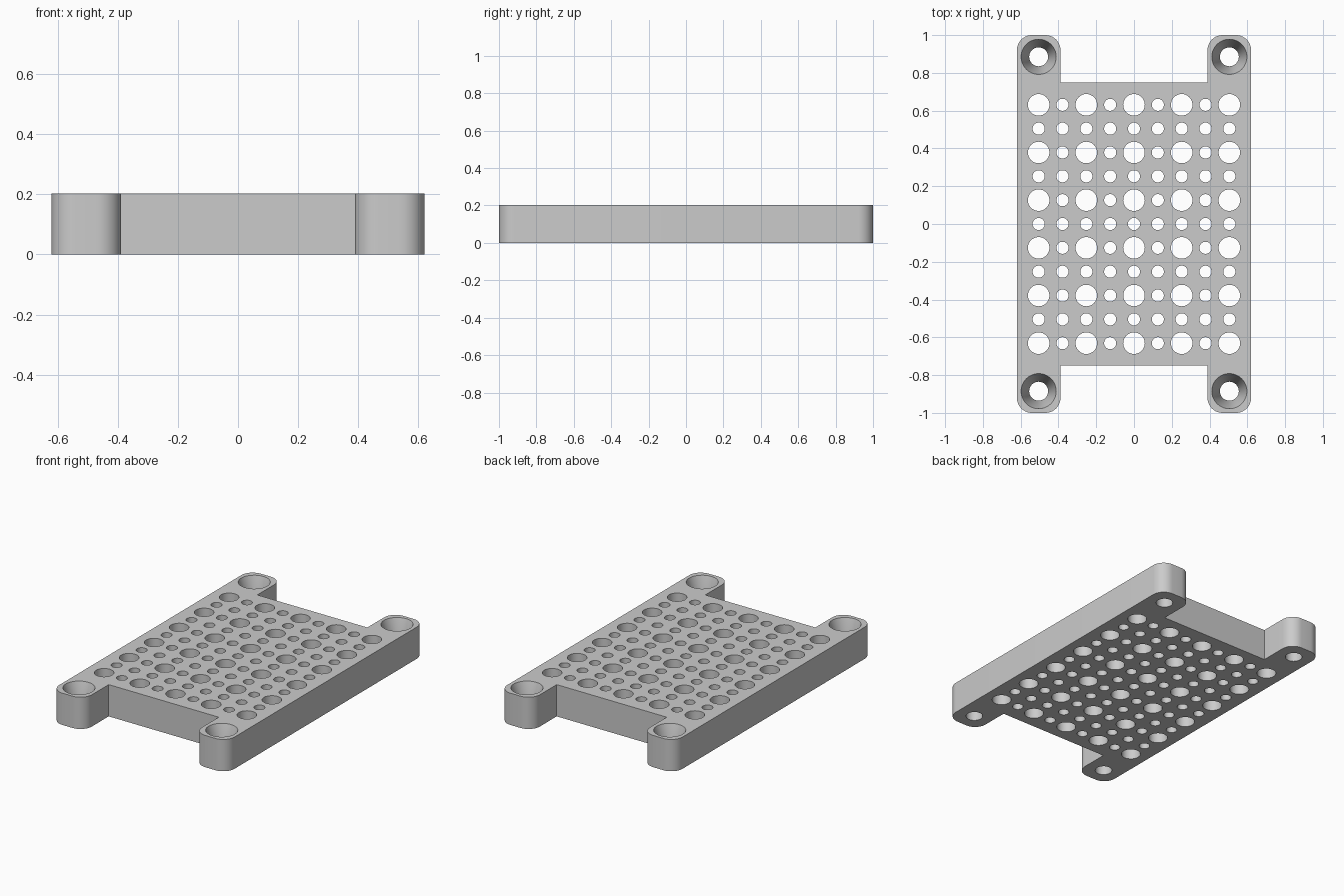
import bpy, bmesh
from math import cos, sin, pi, tau, radians

if "Cube" in bpy.data.objects:
    bpy.data.objects.remove(bpy.data.objects["Cube"], do_unlink=True)

HEIGHT = 0.203
HALF_X, HALF_Y = 0.62, 1.0
ARM_IN, BODY_Y = 0.389, 0.75      # inner side of the arms, end of the body
CORNER = 0.08
PITCH = 0.1262

grey = bpy.data.materials.new("light_grey")
grey.use_nodes = True
colour = (0.6, 0.6, 0.6, 1)
grey.diffuse_color = colour
grey.node_tree.nodes["Principled BSDF"].inputs["Base Color"].default_value = colour


def make_object(name, bm):
    bmesh.ops.recalc_face_normals(bm, faces=bm.faces)
    mesh = bpy.data.meshes.new(name)
    bm.to_mesh(mesh)
    bm.free()
    mesh.materials.append(grey)
    obj = bpy.data.objects.new(name, mesh)
    bpy.context.collection.objects.link(obj)
    return obj


def arc(cx, cy, start, steps=10):
    """Quarter circle, anticlockwise from the start angle."""
    angles = [start + pi / 2 * i / steps for i in range(steps + 1)]
    return [(cx + CORNER * cos(a), cy + CORNER * sin(a)) for a in angles]


def add_hole(bm, x, y, profile, sides):
    """Closed round cutter following a (radius, height) profile."""
    rings = [[bm.verts.new((x + r * cos(tau * i / sides), y + r * sin(tau * i / sides), z))
              for i in range(sides)] for r, z in profile]
    for low, high in zip(rings, rings[1:]):
        for i in range(sides):
            j = (i + 1) % sides
            bm.faces.new((low[i], low[j], high[j], high[i]))
    bm.faces.new(rings[0][::-1])
    bm.faces.new(rings[-1])


# Plate outline: one rounded arm, mirrored to the other three corners
quarter = arc(HALF_X - CORNER, HALF_Y - CORNER, 0)
quarter += arc(ARM_IN + CORNER, HALF_Y - CORNER, pi / 2) + [(ARM_IN, BODY_Y)]
half = quarter + [(-x, y) for x, y in reversed(quarter)]
outline = half + [(-x, -y) for x, y in half]

bm = bmesh.new()
base = bm.faces.new([bm.verts.new((x, y, 0)) for x, y in outline])
top = bmesh.ops.extrude_face_region(bm, geom=[base])["geom"]
bmesh.ops.translate(bm, vec=(0, 0, HEIGHT),
                    verts=[v for v in top if isinstance(v, bmesh.types.BMVert)])
plate = make_object("perforated_plate", bm)

# Hole grid: large holes on every second row and column, small ones between
bm = bmesh.new()
for row in range(-5, 6):
    for col in range(-4, 5):
        large = row % 2 == 1 and col % 2 == 0
        r = 0.057 if large else 0.032
        add_hole(bm, col * PITCH, row * PITCH, [(r, -0.05), (r, HEIGHT + 0.05)], 32)

# Countersunk screw holes in the arms
screw = [(0.05, -0.05), (0.05, 0.06), (0.093, HEIGHT), (0.108, HEIGHT + 0.05)]
for sx in (-1, 1):
    for sy in (-1, 1):
        add_hole(bm, sx * 4 * PITCH, sy * 0.885, screw, 48)
cutter = make_object("hole_cutter", bm)
cutter.hide_render = True

# Cut the holes and drop the cutter
cut = plate.modifiers.new("holes", "BOOLEAN")
cut.operation = "DIFFERENCE"
cut.solver = "EXACT"
cut.object = cutter
bpy.ops.object.select_all(action="DESELECT")
plate.select_set(True)
bpy.context.view_layer.objects.active = plate
bpy.ops.object.modifier_apply(modifier=cut.name)
bpy.data.objects.remove(cutter, do_unlink=True)
bpy.ops.object.shade_smooth_by_angle(angle=radians(30))
